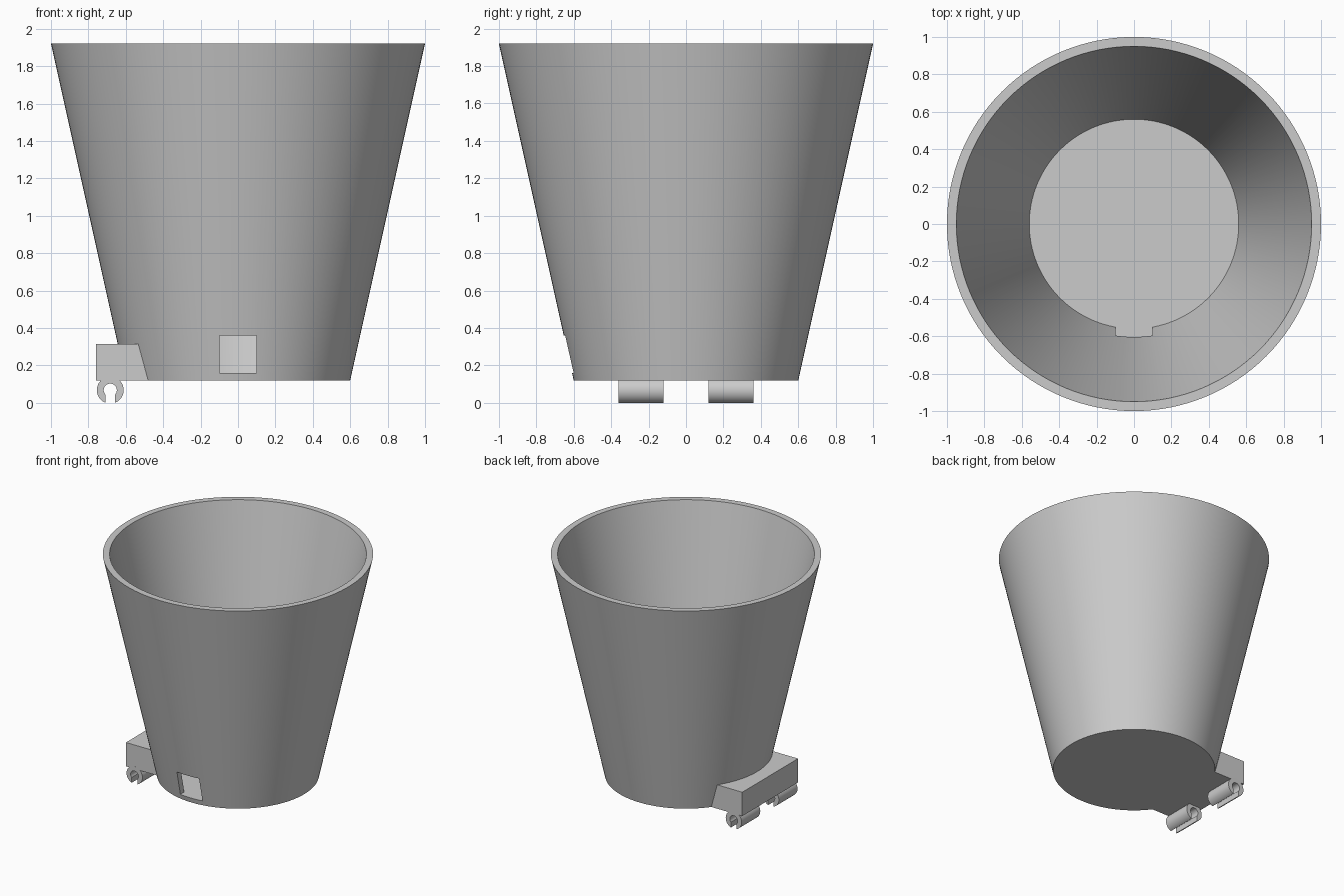
import bpy, bmesh
from math import sin, cos, asin, pi, radians
from mathutils import Vector

cube = bpy.data.objects.get("Cube")
if cube:
    bpy.data.objects.remove(cube, do_unlink=True)

grey = bpy.data.materials.new("plain_grey")
grey.use_nodes = True
colour = (0.6, 0.6, 0.6, 1)
grey.diffuse_color = colour
grey.node_tree.nodes["Principled BSDF"].inputs["Base Color"].default_value = colour

BASE, FLOOR, TOP = 0.12, 0.16, 1.92


def finish(name, bm):
    bmesh.ops.recalc_face_normals(bm, faces=bm.faces)
    mesh = bpy.data.meshes.new(name)
    bm.to_mesh(mesh)
    bm.free()
    mesh.materials.append(grey)
    obj = bpy.data.objects.new(name, mesh)
    bpy.context.collection.objects.link(obj)
    return obj


def smooth(obj):
    bpy.ops.object.select_all(action='DESELECT')
    obj.select_set(True)
    bpy.context.view_layer.objects.active = obj
    bpy.ops.object.shade_smooth_by_angle(angle=radians(30))


def prism(name, points, along):
    """Extrude a closed outline of 3D points along a vector."""
    bm = bmesh.new()
    face = bm.faces.new([bm.verts.new(p) for p in points])
    new = bmesh.ops.extrude_face_region(bm, geom=[face], use_keep_orig=True)
    verts = [v for v in new["geom"] if isinstance(v, bmesh.types.BMVert)]
    bmesh.ops.translate(bm, verts=verts, vec=Vector(along))
    return finish(name, bm)


def arc(radius, start, end, steps):
    return [(radius * cos(start + (end - start) * i / steps),
             radius * sin(start + (end - start) * i / steps)) for i in range(steps + 1)]


# Tapered bucket: wall and floor turned from one profile
profile = [(0, BASE), (0.6, BASE), (1, TOP), (0.95, TOP), (0.56, FLOOR), (0, FLOOR)]
bm = bmesh.new()
verts = [bm.verts.new((r, 0, z)) for r, z in profile]
edges = [bm.edges.new(pair) for pair in zip(verts, verts[1:])]
bmesh.ops.spin(bm, geom=verts + edges, cent=(0, 0, 0), axis=(0, 0, 1),
               angle=2 * pi, steps=128, use_duplicate=False)
bmesh.ops.remove_doubles(bm, verts=bm.verts, dist=0.0001)
bucket = finish("bucket", bm)

# Square drain hole through the front wall, level with the floor
cutter = prism("drain_cutter",
               [(x, -0.8, z) for x, z in ((-0.1, FLOOR), (0.1, FLOOR), (0.1, 0.36), (-0.1, 0.36))],
               (0, 0.4, 0))
cutter.hide_render = True
cut = bucket.modifiers.new("drain_hole", 'BOOLEAN')
cut.operation = 'DIFFERENCE'
cut.solver = 'EXACT'
cut.object = cutter
smooth(bucket)
bpy.ops.object.modifier_apply(modifier=cut.name)
bpy.data.objects.remove(cutter, do_unlink=True)
smooth(bucket)

# Side bracket: a block whose inner side follows the bucket wall
half = 0.36
turn = asin(half / 0.6)
inner = arc(0.599, pi - turn, pi + turn, 24)
outline = [(x, y, BASE) for x, y in inner + [(-0.76, -half), (-0.76, half)]]
bracket = prism("side_bracket", outline, (0, 0, 0.195))
smooth(bracket)

# Two open clips under the bracket, with the gap facing down
outer_r, inner_r, gap = 0.072, 0.035, 0.025
a, b = asin(gap / outer_r), asin(gap / inner_r)
ring = (arc(outer_r, -pi / 2 + a, 1.5 * pi - a, 40)
        + arc(inner_r, 1.5 * pi - b, -pi / 2 + b, 32))
for name, y in (("front_clip", -half), ("back_clip", 0.12)):
    clip = prism(name, [(x - 0.683, y, z + 0.0675) for x, z in ring], (0, 0.24, 0))
    smooth(clip)
